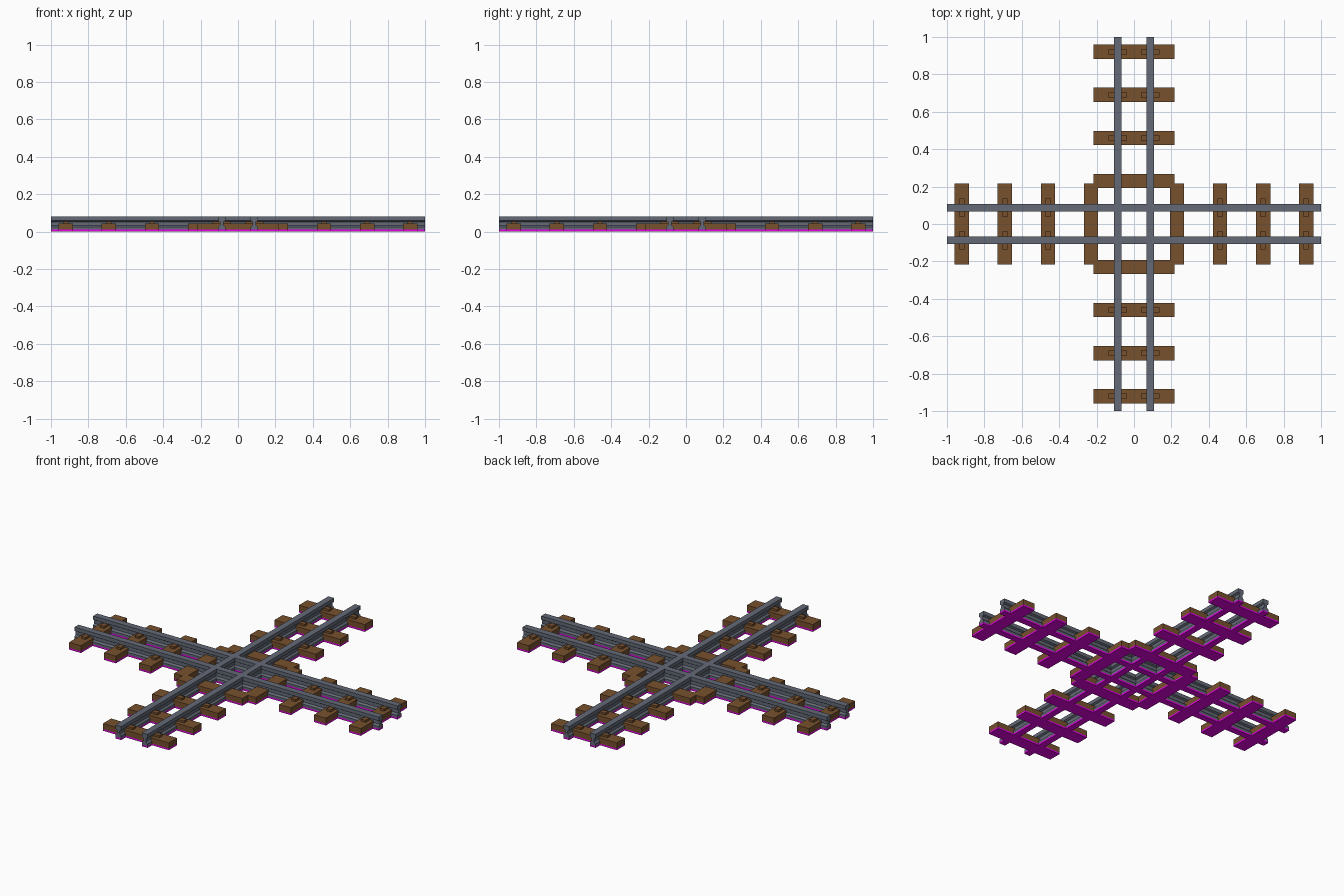
import bpy, bmesh, math
from mathutils import Matrix

cube = bpy.data.objects.get("Cube")
if cube:
    bpy.data.objects.remove(cube, do_unlink=True)


def material(name, rgb):
    m = bpy.data.materials.new(name)
    m.use_nodes = True
    m.diffuse_color = (*rgb, 1)
    m.node_tree.nodes["Principled BSDF"].inputs["Base Color"].default_value = (*rgb, 1)
    return m


STEEL = material("steel grey", (0.125, 0.143, 0.18))
WOOD = material("sleeper brown", (0.185, 0.082, 0.027))
BASE = material("base magenta", (1.0, 0.0, 1.0))

GAUGE = 0.087       # rail centre from track centre
BASE_TOP = 0.01
SLEEPER_TOP = 0.043


def finish(name, bm, mat, angle):
    bmesh.ops.rotate(bm, verts=bm.verts, cent=(0, 0, 0), matrix=Matrix.Rotation(angle, 3, 'Z'))
    bmesh.ops.recalc_face_normals(bm, faces=bm.faces)
    mesh = bpy.data.meshes.new(name)
    bm.to_mesh(mesh)
    bm.free()
    mesh.materials.append(mat)
    ob = bpy.data.objects.new(name, mesh)
    bpy.context.collection.objects.link(ob)


def box(name, x, y, z0, z1, sx, sy, mat, angle):
    bm = bmesh.new()
    mtx = Matrix.Translation((x, y, (z0 + z1) / 2)) @ Matrix.Diagonal((sx, sy, z1 - z0, 1))
    bmesh.ops.create_cube(bm, size=1, matrix=mtx)
    finish(name, bm, mat, angle)


# Half of the I-shaped rail section: offset, height
HALF = [(0.019, BASE_TOP), (0.019, 0.024), (0.009, 0.033),
        (0.009, 0.052), (0.019, 0.058), (0.019, 0.08)]


def rail(name, x, angle):
    bm = bmesh.new()
    section = HALF + [(-w, z) for w, z in reversed(HALF)]
    face = bm.faces.new([bm.verts.new((x + w, -1, z)) for w, z in section])
    ext = bmesh.ops.extrude_face_region(bm, geom=[face], use_keep_orig=True)
    moved = [g for g in ext["geom"] if isinstance(g, bmesh.types.BMVert)]
    bmesh.ops.translate(bm, verts=moved, vec=(0, 2, 0))
    finish(name, bm, STEEL, angle)


# Two identical tracks crossing at a right angle
for track, angle in (("lengthwise", 0), ("crosswise", math.pi / 2)):
    for side, x in (("left", GAUGE), ("right", -GAUGE)):
        rail(f"{track}_{side}_rail", x, angle)
        box(f"{track}_{side}_rail_base", x, 0, 0, BASE_TOP, 0.038, 2, BASE, angle)
    for i in (-4, -3, -2, -1, 1, 2, 3, 4):
        y = 0.23 * i
        box(f"{track}_sleeper", 0, y, BASE_TOP, SLEEPER_TOP, 0.432, 0.077, WOOD, angle)
        box(f"{track}_sleeper_base", 0, y, 0, BASE_TOP, 0.432, 0.077, BASE, angle)
        # Rail fastenings, left off the sleepers framing the crossing
        if abs(i) > 1:
            for x in (GAUGE, -GAUGE):
                box(f"{track}_rail_fastening", x, y, SLEEPER_TOP, 0.055, 0.1, 0.028, WOOD, angle)
